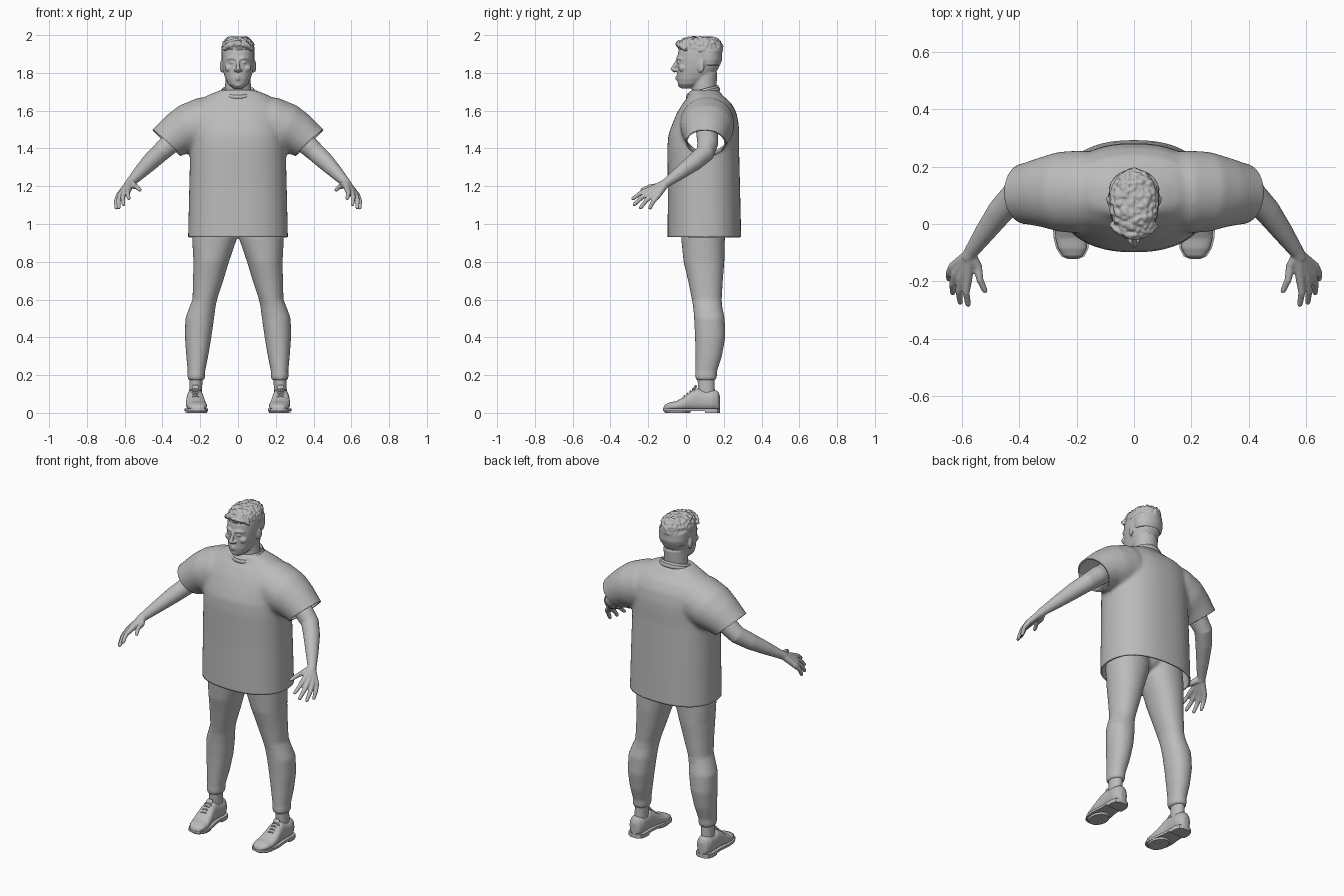
import bpy, bmesh, math
from mathutils import Vector, Matrix, noise

if "Cube" in bpy.data.objects:
    bpy.data.objects.remove(bpy.data.objects["Cube"])

GREY = (0.5, 0.5, 0.5, 1)
clay = bpy.data.materials.new("plain grey")
clay.use_nodes = True
clay.diffuse_color = GREY
clay.node_tree.nodes["Principled BSDF"].inputs["Base Color"].default_value = GREY


def skin(bm, rings):
    """Bridge rings of points into a closed, capped skin."""
    loops = [[bm.verts.new(p) for p in ring] for ring in rings]
    n = len(loops[0])
    faces = [bm.faces.new((a[i], a[(i + 1) % n], b[(i + 1) % n], b[i]))
             for a, b in zip(loops, loops[1:]) for i in range(n)]
    faces += [bm.faces.new(loops[0][::-1]), bm.faces.new(loops[-1])]
    bmesh.ops.recalc_face_normals(bm, faces=faces)


def oval(u, v, ru, rv, power, n):
    """Points of a rounded-square oval."""
    for i in range(n):
        c, s = math.cos(math.tau * i / n), math.sin(math.tau * i / n)
        yield (u + ru * math.copysign(abs(c) ** (2 / power), c),
               v + rv * math.copysign(abs(s) ** (2 / power), s))


def stack(bm, rows, power=2.0, n=40, along_y=False):
    """Rows are (height, centre u, centre v, radius u, radius v)."""
    rings = []
    for h, u, v, ru, rv in rows:
        pts = oval(u, v, ru, rv, power, n)
        rings.append([(a, h, b) if along_y else (a, b, h) for a, b in pts])
    skin(bm, rings)


def tube(bm, pts, flat=1.0, side=(0, 1, 0), n=20):
    """Round tube through (x, y, z, radius) points."""
    rings = []
    mids = [Vector(p[:3]) for p in pts]
    for i, p in enumerate(pts):
        t = (mids[min(i + 1, len(pts) - 1)] - mids[max(i - 1, 0)]).normalized()
        b = t.cross(Vector(side)).normalized()
        s = b.cross(t)
        rings.append([mids[i] + s * x + b * y for x, y in oval(0, 0, p[3], p[3] * flat, 2, n)])
    skin(bm, rings)


def ball(bm, place, size, tilt=0.0):
    m = Matrix.Translation(place) @ Matrix.Rotation(tilt, 4, 'Z') @ Matrix.Diagonal((*size, 1))
    bmesh.ops.create_uvsphere(bm, u_segments=16, v_segments=12, radius=1, matrix=m)


def finish(name, bm, mirror=False, voxel=0, smooth=0, angle=60):
    me = bpy.data.meshes.new(name)
    bm.to_mesh(me)
    bm.free()
    ob = bpy.data.objects.new(name, me)
    bpy.context.collection.objects.link(ob)
    me.materials.append(clay)
    bpy.ops.object.select_all(action='DESELECT')
    ob.select_set(True)
    bpy.context.view_layer.objects.active = ob
    if mirror:
        ob.modifiers.new("mirror", 'MIRROR').use_mirror_merge = False
    if voxel:
        ob.modifiers.new("blend", 'REMESH').voxel_size = voxel
    if smooth:
        m = ob.modifiers.new("soften", 'SMOOTH')
        m.factor, m.iterations = 0.5, smooth
    for m in list(ob.modifiers):
        bpy.ops.object.modifier_apply(modifier=m.name)
    bpy.ops.object.shade_smooth_by_angle(angle=math.radians(angle))
    return ob


# Shirt: torso and sleeves blended, then cut open at hem and cuffs
bm = bmesh.new()
stack(bm, [(0.86, 0, .098, .266, .196), (1.2, 0, .095, .258, .191), (1.4, 0, .091, .253, .19),
           (1.47, 0, .094, .25, .188), (1.53, 0, .103, .25, .176), (1.59, 0, .11, .245, .157),
           (1.64, 0, .112, .22, .128), (1.68, 0, .105, .165, .09), (1.71, 0, .095, .09, .075)],
      power=2.35, n=64)
cuff, out = Vector((.38, .105, 1.432)), Vector((.68, -.05, -.73)).normalized()
tube(bm, [(.1, .11, 1.54, .135), (.18, .112, 1.535, .145), (.26, .112, 1.505, .14),
          (.32, .11, 1.475, .122), (*cuff, .106), (*(cuff + out * .06), .106)], n=32, flat=.95)
shirt = finish("shirt", bm, True, .011, 10)
bm = bmesh.new()
bm.from_mesh(shirt.data)


def cut(keep, co, no):
    faces = [f for f in bm.faces if keep(f.calc_center_median())]
    geom = list({g for f in faces for g in (f, *f.edges, *f.verts)})
    bmesh.ops.bisect_plane(bm, geom=geom, plane_co=co, plane_no=no, clear_outer=True)


cut(lambda c: c.z < 1.1, (0, 0, .93), (0, 0, -1))
for sx in (1, -1):
    cut(lambda c: c.x * sx > .28 and c.z > 1.28, (cuff.x * sx, cuff.y, cuff.z),
        (out.x * sx, out.y, out.z))
bm.to_mesh(shirt.data)
bm.free()
hem = shirt.modifiers.new("cloth thickness", 'SOLIDIFY')
hem.thickness, hem.offset = .008, -1

# Collar: tilted ribbed band
bm = bmesh.new()
for grow, lift in ((.0, .012), (.007, .0)):
    ring = []
    for i in range(40):
        a = math.tau * i / 40
        ring.append(Vector((math.cos(a) * (.083 + grow), .09 + math.sin(a) * (.077 + grow),
                            1.692 + lift + .02 * math.sin(a))))
    prof = list(oval(0, 0, .007, .011, 2, 8))
    loops = [[bm.verts.new(p + Vector((p.x, p.y - .09, 0)).normalized() * u + Vector((0, 0, v)))
              for u, v in prof] for p in ring]
    for i in range(40):
        a, b = loops[i], loops[(i + 1) % 40]
        for j in range(8):
            bm.faces.new((a[j], b[j], b[(j + 1) % 8], a[(j + 1) % 8]))
bmesh.ops.recalc_face_normals(bm, faces=bm.faces[:])
finish("collar", bm)

# Arms with palms and fingers
bm = bmesh.new()
tube(bm, [(.24, .11, 1.52, .06), (.36, .115, 1.425, .055), (.415, .1, 1.375, .05),
          (.465, .045, 1.328, .046), (.52, -.03, 1.272, .036), (.568, -.098, 1.222, .025),
          (.58, -.12, 1.207, .024)])
wrist = (.572, -.105, 1.218, .021)
for knuckle, tip in (((.545, -.15, 1.2), (.517, -.24, 1.178)),
                     ((.58, -.192, 1.182), (.578, -.288, 1.13)),
                     ((.603, -.188, 1.168), (.606, -.28, 1.098)),
                     ((.621, -.172, 1.157), (.632, -.246, 1.08)),
                     ((.632, -.15, 1.15), (.646, -.195, 1.078))):
    k, t = Vector(knuckle), Vector(tip)
    bend = k.lerp(t, .5) + Vector((.006, 0, .008))
    tube(bm, [wrist, (*k, .0165), (*bend, .0125), (*k.lerp(t, .93), .010), (*t, .005)],
         side=(1, 0, 0), n=12)
finish("arms", bm, True, .0045, 3)

# Legs: trousers gathered at the ankle
bm = bmesh.new()
stack(bm, [(1.12, .115, .09, .11, .11), (.93, .123, .09, .12, .116), (.8, .142, .095, .094, .108),
           (.7, .158, .103, .08, .092), (.6, .176, .11, .065, .079), (.56, .188, .115, .069, .077),
           (.5, .203, .124, .076, .081), (.4, .211, .128, .07, .08), (.3, .216, .12, .058, .07),
           (.22, .22, .107, .046, .057), (.195, .221, .106, .047, .058), (.172, .221, .106, .043, .053)],
      power=2.15)
ball(bm, (0, .09, 1.02), (.13, .1, .08))
finish("trousers", bm, True, .009, 4)

# Socks
bm = bmesh.new()
stack(bm, [(.06, .224, .11, .036, .045), (.13, .224, .108, .034, .044), (.2, .222, .106, .035, .046)])
finish("socks", bm, True)

# Shoes: upper, collar rim, sole, heel and laces
bm = bmesh.new()
shape = [(-.122, .213, .012, .02), (-.113, .213, .034, .043), (-.085, .215, .05, .056),
         (-.05, .219, .055, .063), (-.01, .224, .053, .086), (.03, .226, .047, .118),
         (.06, .227, .044, .13), (.1, .227, .045, .12), (.14, .227, .046, .121),
         (.168, .227, .036, .117), (.18, .227, .014, .09)]
stack(bm, [(y, x, (top + .012) / 2, w, (top - .012) / 2) for y, x, w, top in shape],
      power=2.4, n=32, along_y=True)
finish("shoe_uppers", bm, True, .005, 3)

bm = bmesh.new()
for y0, y1, low in ((-.13, .19, .01), (.085, .19, 0.0)):
    rows = [r for r in shape if y0 <= r[0] <= y1]
    edge = [(x + w + .006, y) for y, x, w, t in rows] + [(x - w - .006, y) for y, x, w, t in rows[::-1]]
    skin(bm, [[(x, y, z) for x, y in edge] for z in (low, .024)])
stack(bm, [(0, .215, -.045, .05, .065), (.012, .215, -.045, .055, .074)])
finish("shoe_soles", bm, True, angle=40)

bm = bmesh.new()
for i in range(4):
    y, z = -.008 + i * .015, .086 + i * .0125
    tube(bm, [(.198, y + .008, z - .014, .004), (.212, y, z + .001, .004), (.226, y, z + .005, .004),
              (.24, y, z + .001, .004), (.254, y + .008, z - .014, .004)], n=8)
tube(bm, [(.225, .035, .115, .018), (.225, .05, .138, .02), (.225, .054, .146, .014)],
     flat=.35, side=(1, 0, 0), n=12)
finish("shoe_laces", bm, True)

# Head and neck with brow, nose, lips and ears
skull = [(1.718, 0, .008, .026, .034), (1.74, 0, .02, .052, .062), (1.77, 0, .041, .067, .089),
         (1.8, 0, .055, .076, .102), (1.83, 0, .064, .082, .111), (1.87, 0, .07, .086, .117),
         (1.91, 0, .073, .086, .115), (1.95, 0, .077, .078, .105), (1.975, 0, .08, .06, .082),
         (1.988, 0, .085, .03, .04)]
bm = bmesh.new()
stack(bm, skull, power=2.2)
stack(bm, [(1.6, 0, .1, .085, .06), (1.7, 0, .095, .069, .064), (1.8, 0, .1, .066, .066)])
tube(bm, [(0, -.042, 1.872, .008), (0, -.058, 1.845, .009), (0, -.072, 1.82, .012),
          (0, -.055, 1.808, .011)], side=(1, 0, 0))
for sx in (1, -1):
    ball(bm, (.013 * sx, -.056, 1.815), (.01, .012, .008))
    tube(bm, [(.008 * sx, -.046, 1.873, .007), (.03 * sx, -.043, 1.879, .009),
              (.056 * sx, -.022, 1.874, .008)], side=(0, 0, 1))
    ball(bm, (.03 * sx, -.037, 1.856), (.015, .01, .008))
    ball(bm, (.046 * sx, -.018, 1.825), (.024, .022, .02))
    ball(bm, (.086 * sx, .078, 1.835), (.009, .021, .034), -.35 * sx)
for z in (1.778, 1.768):
    tube(bm, [(-.026, -.034, z, .004), (0, -.05, z, .0075), (.026, -.034, z, .004)], side=(0, 0, 1), n=12)
ball(bm, (0, -.026, 1.738), (.024, .018, .016))
finish("head", bm, False, .0045, 3)

# Hair: short tufted cap, cropped towards the nape
bm = bmesh.new()
stack(bm, [(1.91, 0, .079, .086, .115), (1.93, 0, .076, .087, .118), (1.955, 0, .075, .083, .118),
           (1.975, 0, .076, .07, .102), (1.99, 0, .08, .045, .065)], n=48)
stack(bm, [(1.84, 0, .118, .081, .062), (1.87, 0, .118, .087, .073), (1.92, 0, .115, .087, .075)], n=48)
tube(bm, [(-.078, .0, 1.925, .012), (-.05, -.028, 1.945, .014), (0, -.04, 1.955, .015),
          (.05, -.028, 1.945, .014), (.078, .0, 1.925, .012)], side=(0, 0, 1))
hair = finish("hair", bm, False, .0045, 4)
for v in hair.data.vertices:
    lump = noise.noise(v.co * 65) * max(0, min(1, (v.co.z - 1.9) / .06))
    v.co += v.normal * .009 * lump
